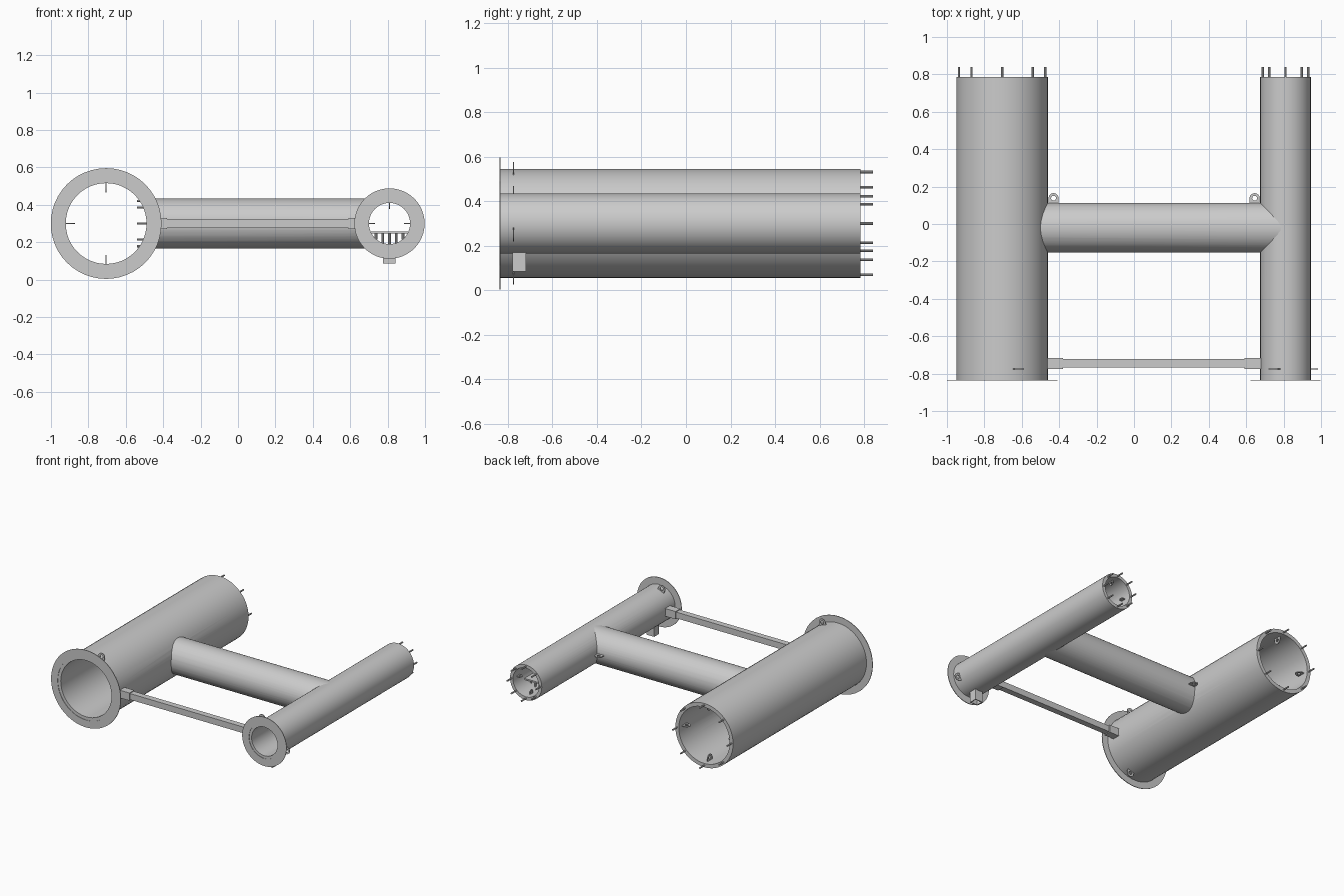
import bpy, bmesh
from math import cos, sin, pi, radians
from mathutils import Vector

if "Cube" in bpy.data.objects:
    bpy.data.objects.remove(bpy.data.objects["Cube"])

BIG, SMALL = (-0.705, 0.30), (0.81, 0.30)      # (x, z) axis of each long tube
FRONT, BACK, CY = -0.835, 0.785, -0.02
X, Y, Z = Vector((1, 0, 0)), Vector((0, 1, 0)), Vector((0, 0, 1))


def finish(name, bm, smooth=False):
    bmesh.ops.recalc_face_normals(bm, faces=bm.faces)
    me = bpy.data.meshes.new(name)
    bm.to_mesh(me)
    bm.free()
    ob = bpy.data.objects.new(name, me)
    bpy.context.collection.objects.link(ob)
    if smooth:
        smooth_angle(ob)
    return ob


def smooth_angle(ob):
    bpy.ops.object.select_all(action='DESELECT')
    ob.select_set(True)
    bpy.context.view_layer.objects.active = ob
    bpy.ops.object.shade_smooth_by_angle(angle=radians(30))


def tube(name, start, end, u, v, ro, ri=0, n=48, smooth=True):
    """Hollow tube (solid rod when ri is 0) from start to end."""
    bm = bmesh.new()

    def loop(c, r):
        return [bm.verts.new(c + r * (cos(2 * pi * i / n) * u + sin(2 * pi * i / n) * v)) for i in range(n)]
    rings = [loop(start, ro), loop(end, ro)]
    if ri:
        rings += [loop(end, ri), loop(start, ri)]
    for k in range(4 if ri else 1):
        a, b = rings[k], rings[(k + 1) % len(rings)]
        for i in range(n):
            bm.faces.new((a[i], a[(i + 1) % n], b[(i + 1) % n], b[i]))
    if not ri:
        bm.faces.new(rings[0])
        bm.faces.new(rings[1])
    return finish(name, bm, smooth)


def y_tube(name, axis, y0, y1, ro, ri=0):
    return tube(name, Vector((axis[0], y0, axis[1])), Vector((axis[0], y1, axis[1])), X, Z, ro, ri)


def x_tube(name, x0, x1, ro, ri=0):
    return tube(name, Vector((x0, CY, 0.30)), Vector((x1, CY, 0.30)), Y, Z, ro, ri)


def box(name, lo, hi):
    bm = bmesh.new()
    bmesh.ops.create_cube(bm, size=1)
    for p in bm.verts:
        p.co = Vector([(a + b) / 2 + c * (b - a) for a, b, c in zip(lo, hi, p.co)])
    return finish(name, bm)


def eyelet(name, c, out, normal, r=0.028, hole=0.013, t=0.006):
    """Flat lug with a rounded outer end, a square root and a hole."""
    bm, side, n = bmesh.new(), normal.cross(out), 24
    rings = []
    for off, inner in ((-t / 2, 0), (t / 2, 0), (t / 2, 1), (-t / 2, 1)):
        ring = []
        for i in range(n):
            ca, sa = cos(2 * pi * i / n), sin(2 * pi * i / n)
            k = hole if inner else r / (1 if ca >= -1e-6 else max(abs(ca), abs(sa)))
            ring.append(bm.verts.new(c + k * (ca * out + sa * side) + off * normal))
        rings.append(ring)
    for k in range(4):
        a, b = rings[k], rings[(k + 1) % 4]
        for i in range(n):
            bm.faces.new((a[i], a[(i + 1) % n], b[(i + 1) % n], b[i]))
    return finish(name, bm)


def cut(ob, *cutters):
    for c in cutters:
        m = ob.modifiers.new('cut', 'BOOLEAN')
        m.operation, m.solver, m.object = 'DIFFERENCE', 'EXACT', c
    dg = bpy.context.evaluated_depsgraph_get()
    me = bpy.data.meshes.new_from_object(ob.evaluated_get(dg))
    ob.modifiers.clear()
    ob.data = me
    smooth_angle(ob)


# main tubes and the saddle-cut cross tube
big = y_tube('large_tube', BIG, FRONT, BACK, 0.245, 0.216)
small = y_tube('small_tube', SMALL, FRONT, BACK, 0.135, 0.110)
cross = x_tube('cross_tube', -0.62, 0.81, 0.133, 0.108)
bore = x_tube('bore_cutter', -0.70, 0.80, 0.107)
solid_a = y_tube('large_cutter', BIG, -0.5, 0.5, 0.244)
solid_b = y_tube('small_cutter', SMALL, -0.5, 0.5, 0.1345)
cut(big, bore)
cut(small, bore)
cut(cross, solid_a, solid_b)
for c in (bore, solid_a, solid_b):
    bpy.data.objects.remove(c)

# thin front flanges
y_tube('large_flange', BIG, FRONT - 0.003, FRONT + 0.002, 0.296, 0.240)
y_tube('small_flange', SMALL, FRONT - 0.003, FRONT + 0.002, 0.188, 0.130)

# alignment pins round the back ends and the cross tube's left end
for i in range(8):
    ca, sa = cos(i * pi / 4), sin(i * pi / 4)
    for label, axis, r in (('large', BIG, 0.231), ('small', SMALL, 0.122)):
        p = Vector((axis[0] + r * ca, 0, axis[1] + r * sa))
        tube(f'{label}_pin', p + Y * 0.74, p + Y * 0.84, X, Z, 0.006, n=8)
    p = Vector((0, CY + 0.121 * ca, 0.30 + 0.121 * sa))
    tube('cross_pin', p - X * 0.54, p - X * 0.46, Y, Z, 0.006, n=8)

# lugs outside the front ends
for label, axis, r, angles in (('large', BIG, 0.263, (70, -70)), ('small', SMALL, 0.154, (114, -20))):
    for a in angles:
        d = Vector((cos(radians(a)), 0, sin(radians(a))))
        eyelet(f'{label}_front_lug', Vector((axis[0], -0.775, axis[1])) + d * r, d, Y)

# lugs inside the back ends
for label, axis, r, s in (('large', BIG, 0.195, 0.028), ('small', SMALL, 0.096, 0.018)):
    for i in range(4):
        d = Vector((cos(i * pi / 2), 0, sin(i * pi / 2)))
        eyelet(f'{label}_inner_lug', Vector((axis[0], 0.72, axis[1])) + d * r, -d, Y.cross(d), s, s * 0.45)

# lugs on the back side of the cross tube
for x in (-0.43, 0.645):
    eyelet('cross_lug', Vector((x, 0.138, 0.30)), Y, Z, 0.027)
    box('cross_lug_root', (x - 0.027, 0.10, 0.297), (x + 0.027, 0.115, 0.303))

# front tie bar with end sleeves
box('tie_bar', (-0.46, -0.768, 0.277), (0.675, -0.722, 0.324))
for x0, x1 in ((-0.465, -0.38), (0.59, 0.68)):
    box('tie_bar_sleeve', (x0, -0.774, 0.271), (x1, -0.716, 0.330))

# open square socket under the small tube
for x in (0.775, 0.835):
    box('socket_side', (x, -0.78, 0.085), (x + 0.006, -0.72, 0.18))
for y in (-0.78, -0.726):
    box('socket_end', (0.775, y, 0.085), (0.841, y + 0.006, 0.18))

# shelf with legs inside the small tube
box('inner_shelf', (0.71, 0.50, 0.247), (0.91, 0.66, 0.258))
for i in range(5):
    x = 0.738 + i * 0.036
    h = 0.30 - (0.112 ** 2 - (x - 0.81) ** 2) ** 0.5
    for y in (0.53, 0.62):
        tube('shelf_leg', Vector((x, y, h)), Vector((x, y, 0.25)), X, Y, 0.007, n=8)
